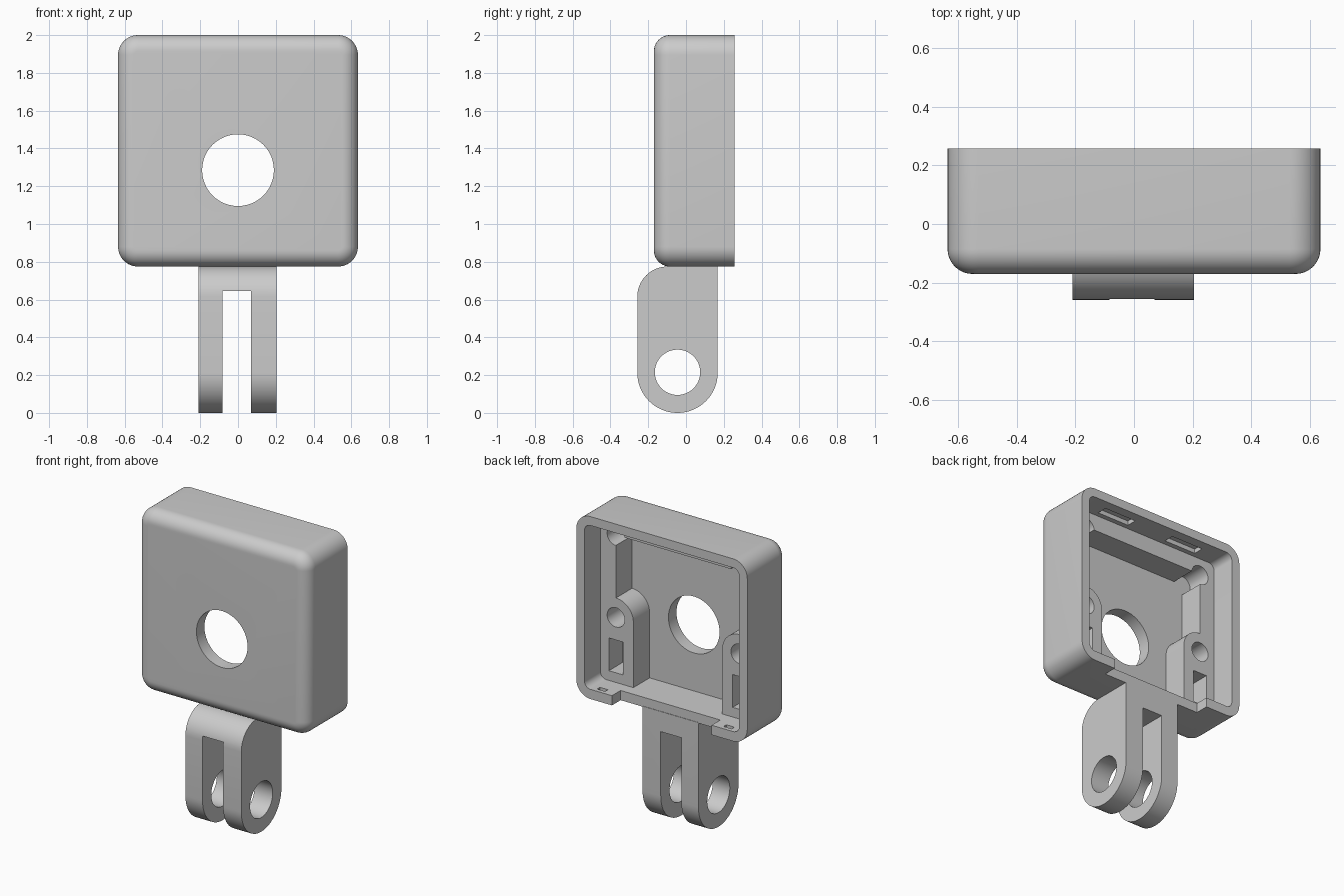
import bpy, bmesh, math

old = bpy.data.objects.get("Cube")
if old:
    bpy.data.objects.remove(old, do_unlink=True)

grey = bpy.data.materials.new("plain_grey")
grey.use_nodes = True
colour = (0.6, 0.6, 0.6, 1)
grey.diffuse_color = colour
grey.node_tree.nodes["Principled BSDF"].inputs["Base Color"].default_value = colour


def loft(name, rings):
    """Join equal-length closed rings of points and cap both ends."""
    bm = bmesh.new()
    loops = [[bm.verts.new(p) for p in ring] for ring in rings]
    n = len(loops[0])
    for a, b in zip(loops, loops[1:]):
        for i in range(n):
            j = (i + 1) % n
            bm.faces.new((a[i], a[j], b[j], b[i]))
    bm.faces.new(loops[0][::-1])
    bm.faces.new(loops[-1])
    bmesh.ops.recalc_face_normals(bm, faces=bm.faces)
    mesh = bpy.data.meshes.new(name)
    bm.to_mesh(mesh)
    bm.free()
    ob = bpy.data.objects.new(name, mesh)
    bpy.context.collection.objects.link(ob)
    mesh.materials.append(grey)
    return ob


def arc(cx, cy, r, start, end, steps):
    return [(cx + r * math.cos(math.radians(start + (end - start) * i / steps)),
             cy + r * math.sin(math.radians(start + (end - start) * i / steps)))
            for i in range(steps + 1)]


def rounded(x0, x1, z0, z1, r):
    pts = []
    for cx, cz, a in ((x1 - r, z1 - r, 0), (x0 + r, z1 - r, 90),
                      (x0 + r, z0 + r, 180), (x1 - r, z0 + r, 270)):
        pts += arc(cx, cz, r, a, a + 90, 10)
    return pts


def along_y(name, outline, y0, y1):
    return loft(name, [[(x, y, z) for x, z in outline] for y in (y0, y1)])


def along_x(name, outline, x0, x1):
    return loft(name, [[(x, y, z) for y, z in outline] for x in (x0, x1)])


def box(name, x0, x1, y0, y1, z0, z1):
    return along_y(name, [(x0, z0), (x1, z0), (x1, z1), (x0, z1)], y0, y1)


def disc(cx, cz, r):
    return arc(cx, cz, r, 0, 352.5, 47)


def combine(target, other, operation):
    mod = target.modifiers.new("combine", "BOOLEAN")
    mod.operation = operation
    mod.solver = "EXACT"
    mod.object = other
    bpy.context.view_layer.objects.active = target
    bpy.ops.object.modifier_apply(modifier=mod.name)
    bpy.data.objects.remove(other, do_unlink=True)


def cut(target, other):
    combine(target, other, "DIFFERENCE")


FRONT, BACK, FLOOR, LEDGE = -0.17, 0.257, -0.085, 0.087
HALF, BOTTOM, FILLET = 0.635, 0.775, 0.085

# Housing with rounded corners and a soft front edge
rings = []
for i in range(11):
    a = math.radians(9 * i)
    inset = FILLET * (1 - math.sin(a))
    y = FRONT + FILLET * (1 - math.cos(a))
    outline = rounded(-HALF + inset, HALF - inset, BOTTOM + inset, 2 - inset, 0.105 - inset)
    rings.append([(x, y, z) for x, z in outline])
rings.append([(x, BACK, z) for x, z in outline])
housing = loft("housing", rings)

# Stepped cavity open at the back
cut(housing, along_y("wide_cavity", rounded(-0.575, 0.575, 0.84, 1.94, 0.045), LEDGE, 0.4))
cut(housing, box("deep_cavity", -0.46, 0.46, FLOOR, 0.4, 0.84, 1.83))

# Screw bosses on both sides
for s in (-1, 1):
    outline = arc(s * 0.46, 1.277, 0.13, 0, 180, 24)
    outline += [(s * 0.46 - 0.13, 0.81), (s * 0.46 + 0.13, 0.81)]
    combine(housing, along_y("boss", outline, FLOOR - 0.02, LEDGE), "UNION")

# Screw holes, nut slots and catch slots
for s in (-1, 1):
    x = s * 0.46
    cut(housing, along_y("lower_screw_hole", disc(x, 1.277, 0.065), FLOOR, 0.2))
    cut(housing, along_y("upper_screw_hole", disc(x, 1.825, 0.065), FLOOR, 0.2))
    cut(housing, box("nut_slot", x - 0.052, x + 0.052, -0.06, 0.2, 0.905, 1.125))
    cut(housing, box("catch_slot", s * 0.27 - 0.12, s * 0.27 + 0.12, 0.12, 0.19, 1.9, 1.97))
    cut(housing, box("rim_groove", s * 0.47 - 0.03, s * 0.47 + 0.03, 0.2, 0.23, 0.81, 0.9))

# Lens opening and the notch in the bottom rim
cut(housing, along_y("lens_opening", disc(0, 1.285, 0.19), -0.4, 0.1))
cut(housing, box("rim_notch", -0.37, 0.37, 0.165, 0.4, 0.7, 0.85))

# Two-pronged mount with a pivot hole
profile = arc(-0.045, 0.213, 0.213, 180, 360, 32)
profile += [(0.168, 0.78)] + arc(-0.098, 0.615, 0.16, 90, 180, 14)
mount = along_x("mount", profile, -0.21, 0.205)
cut(mount, box("prong_gap", -0.083, 0.07, -0.5, 0.5, -0.1, 0.645))
cut(mount, along_x("pivot_hole", disc(-0.045, 0.215, 0.12), -0.5, 0.5))

for ob in (housing, mount):
    bpy.ops.object.select_all(action="DESELECT")
    ob.select_set(True)
    bpy.context.view_layer.objects.active = ob
    bpy.ops.object.shade_smooth_by_angle(angle=math.radians(30))
